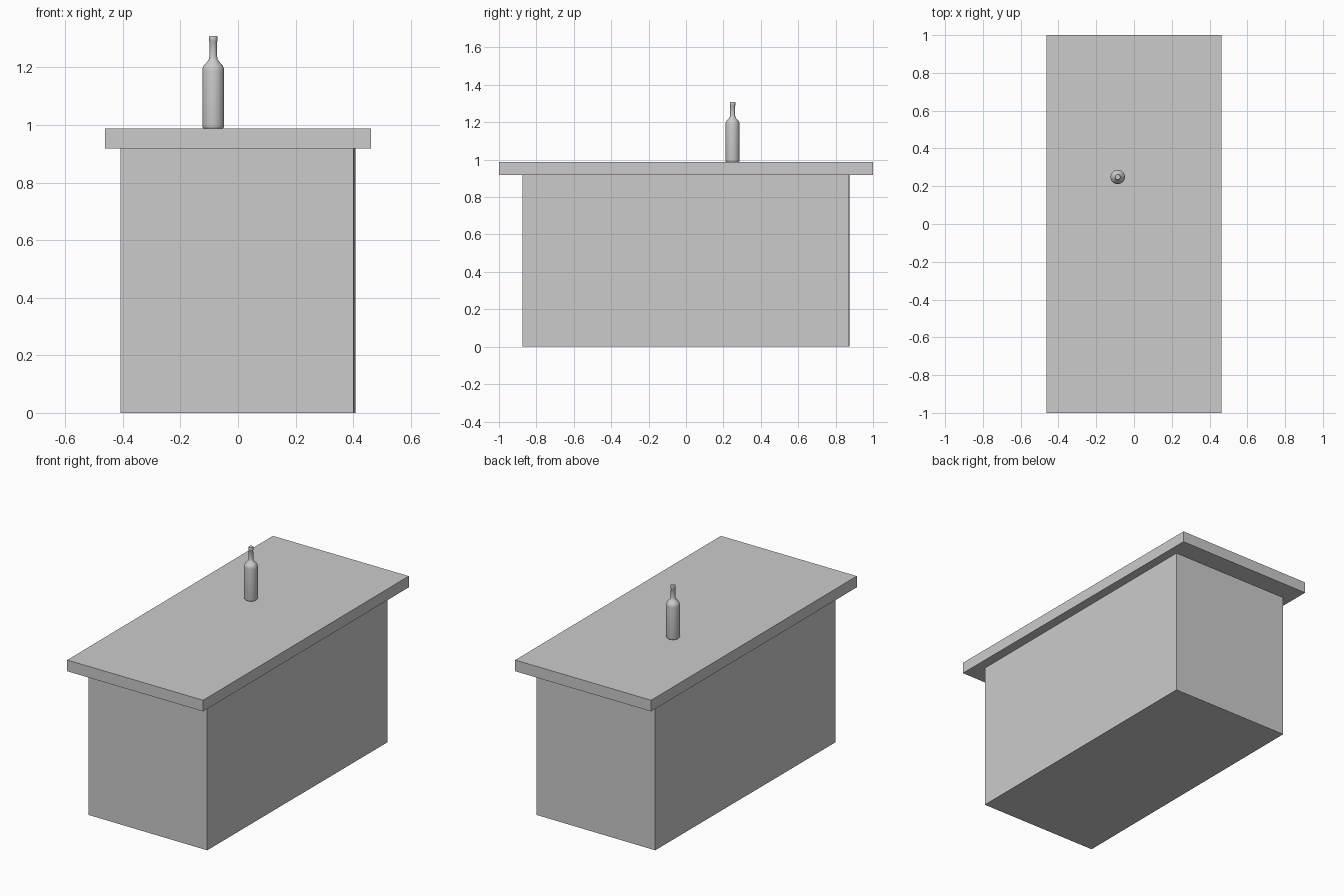
import bpy
import bmesh
import math
from mathutils import Matrix

cube = bpy.data.objects.get("Cube")
if cube:
    bpy.data.objects.remove(cube, do_unlink=True)

grey = bpy.data.materials.new("light_grey")
grey.use_nodes = True
colour = (0.6, 0.6, 0.6, 1)
grey.diffuse_color = colour
grey.node_tree.nodes["Principled BSDF"].inputs["Base Color"].default_value = colour


def add_object(name, bm):
    mesh = bpy.data.meshes.new(name)
    bm.to_mesh(mesh)
    bm.free()
    mesh.materials.append(grey)
    obj = bpy.data.objects.new(name, mesh)
    bpy.context.collection.objects.link(obj)
    return obj


def box(name, width, depth, bottom, top, turn=0):
    bm = bmesh.new()
    place = (Matrix.Translation((0, 0, (bottom + top) / 2))
             @ Matrix.Rotation(turn, 4, 'Z')
             @ Matrix.Diagonal((width, depth, top - bottom, 1)))
    bmesh.ops.create_cube(bm, size=1, matrix=place)
    return add_object(name, bm)


def lathe(name, profile, location, sides=32):
    bm = bmesh.new()
    verts = [bm.verts.new((r, 0, z)) for r, z in profile]
    edges = [bm.edges.new(pair) for pair in zip(verts, verts[1:])]
    bmesh.ops.spin(bm, geom=verts + edges, axis=(0, 0, 1), cent=(0, 0, 0),
                   angle=math.tau, steps=sides)
    bmesh.ops.remove_doubles(bm, verts=bm.verts, dist=0.0001)
    bmesh.ops.recalc_face_normals(bm, faces=bm.faces)
    obj = add_object(name, bm)
    obj.location = location
    return obj


# Counter: solid base, turned very slightly, under an overhanging slab
box("counter_base", 0.81, 1.744, 0, 0.919, turn=-0.0035)
box("counter_top", 0.925, 2.0, 0.919, 0.988)

# Bottle: rounded foot, straight body, sloping shoulder, neck and lip
bottle_profile = [
    (0, 0), (0.034, 0), (0.037, 0.004), (0.038, 0.008), (0.038, 0.2),
    (0.037, 0.209), (0.033, 0.218), (0.026, 0.226), (0.019, 0.234),
    (0.015, 0.241), (0.0135, 0.25), (0.0125, 0.3), (0.0145, 0.303),
    (0.0145, 0.318), (0.0135, 0.321), (0, 0.321),
]
bottle = lathe("bottle", bottle_profile, (-0.086, 0.249, 0.988))
bpy.ops.object.select_all(action='DESELECT')
bottle.select_set(True)
bpy.context.view_layer.objects.active = bottle
bpy.ops.object.shade_smooth_by_angle(angle=math.radians(40))
